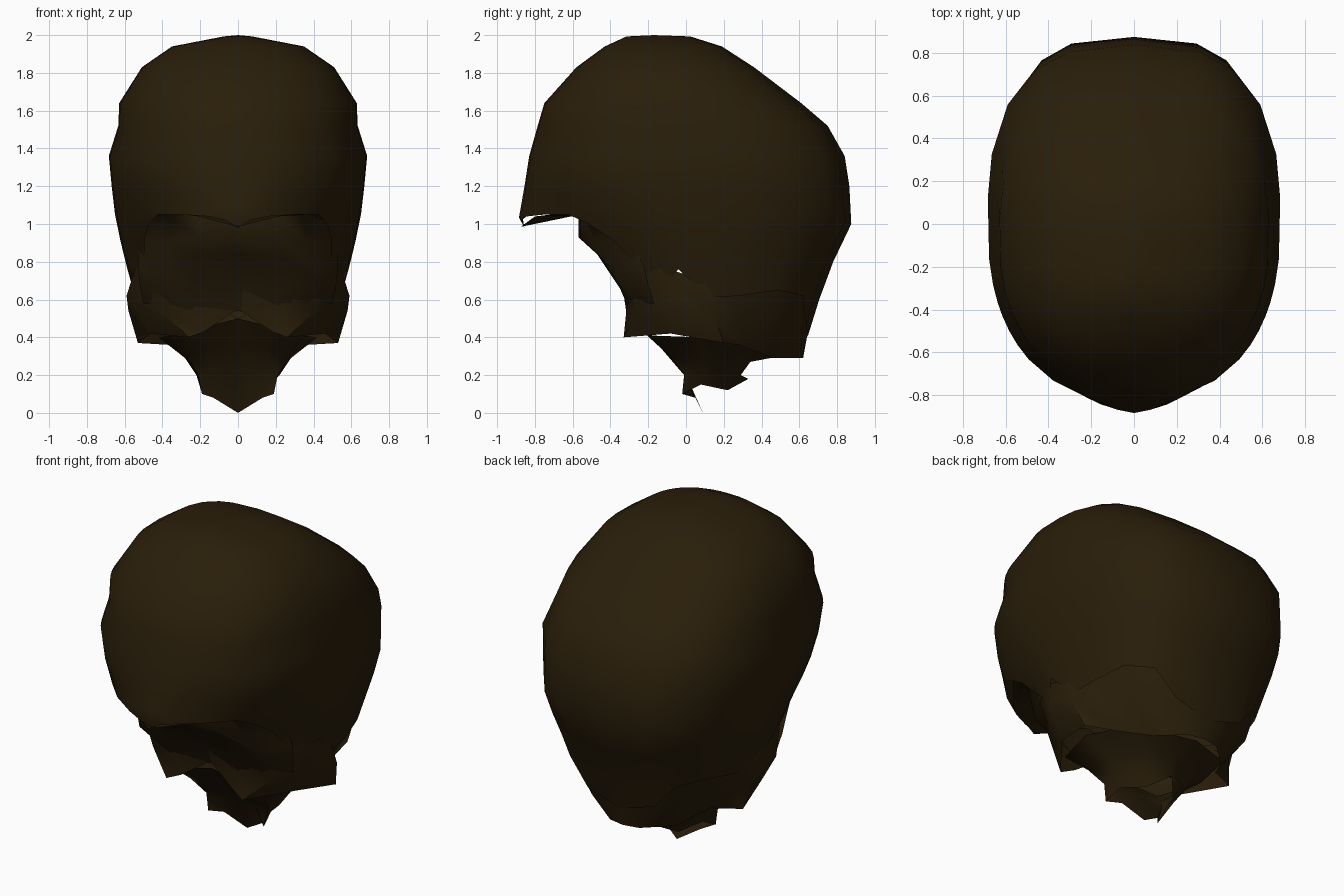
import bpy, bmesh, math

brown = bpy.data.materials.new("dark brown hair")
brown.diffuse_color = (0.0225, 0.0128, 0.0030, 1)


def bm_center(bm):
    c = bm.verts[:][0].co.copy() * 0
    for v in bm.verts:
        c += v.co
    return c / len(bm.verts)


def sheet(name, columns, top=None, wrap=True):
    """Skin half-columns (front centre outward), mirrored over x = 0."""
    def flip(col):
        return [(-x, y, z) for x, y, z in col]
    if wrap:
        cols = columns + [flip(c) for c in columns[-2:0:-1]]
    else:
        cols = [flip(c) for c in columns[:0:-1]] + columns
    bm = bmesh.new()
    grid = [[bm.verts.new(p) for p in c] for c in cols]
    n = len(grid)
    for i in range(n if wrap else n - 1):
        a, b = grid[i], grid[(i + 1) % n]
        for j in range(len(a) - 1):
            bm.faces.new((a[j], a[j + 1], b[j + 1], b[j]))
    if top:
        apex = bm.verts.new(top)
        for i in range(n):
            bm.faces.new((apex, grid[i][0], grid[(i + 1) % n][0]))
    bmesh.ops.recalc_face_normals(bm, faces=bm.faces)
    # make sure normals point outward
    mid = bm_center(bm)
    if not wrap:
        mid.y = 0
    if sum(f.normal.dot(f.calc_center_median() - mid) * f.calc_area()
           for f in bm.faces) < 0:
        bmesh.ops.reverse_faces(bm, faces=bm.faces)
    for f in bm.faces:
        f.smooth = True
    me = bpy.data.meshes.new(name)
    bm.to_mesh(me)
    bm.free()
    me.materials.append(brown)
    ob = bpy.data.objects.new(name, me)
    bpy.context.collection.objects.link(ob)
    return ob


# head cap cross-sections: z, front y, back y, half width
levels = [(2.0, -0.30, 0.0, 0.04), (1.94, -0.43, 0.19, 0.35),
          (1.83, -0.58, 0.36, 0.51), (1.64, -0.75, 0.61, 0.63),
          (1.52, -0.785, 0.75, 0.635), (1.36, -0.83, 0.84, 0.685),
          (1.2, -0.855, 0.865, 0.67), (1.03, -0.885, 0.89, 0.65),
          (0.85, -0.78, 0.80, 0.61), (0.68, -0.70, 0.73, 0.565),
          (0.39, -0.55, 0.64, 0.48)]
# hem of the cap: angle from the front, height
hem = [(0, 0.98), (8, 1.02), (16, 1.04), (30, 1.05), (43, 1.05), (50, 1.0),
       (56, 0.92), (62, 0.78), (67, 0.70), (73, 0.70), (81, 0.76), (94, 0.61),
       (106, 0.62), (125, 0.65), (145, 0.62), (160, 0.47), (180, 0.40)]


def cap_point(deg, z):
    for a, b in zip(levels, levels[1:]):
        if a[0] >= z >= b[0]:
            break
    t = (a[0] - z) / (a[0] - b[0])
    yf, yb, w = (a[k] + (b[k] - a[k]) * t for k in (1, 2, 3))
    s, c = math.sin(math.radians(deg)), math.cos(math.radians(deg))
    # the temples pull in towards the hem, the back is squarer
    e = 0.86 + 1.1 * max(0, 1.28 - z) if deg < 90 else 0.74
    if deg in (0, 180):
        s = 0
    return (w * max(s, 0) ** e,
            (yf + yb) / 2 - (yb - yf) / 2 * math.copysign(abs(c) ** e, c), z)


cap = []
for deg, low in hem:
    zs = [lv[0] for lv in levels[:7]]
    zs[0] = 1.993
    zs += [1.2 + (low - 1.2) * k / 4 for k in (1, 2, 3, 4)]
    cap.append([cap_point(deg, z) for z in zs])
sheet("hair_cap", cap, (0, -0.17, 2.0))

# recessed front below the fringe
sheet("front_under_fringe", [
    [(0, -.875, .985), (0, -.57, 1.05), (0, -.57, .93), (0, -.47, .84), (0, -.34, .67), (0, -.27, .54)],
    [(.21, -.80, 1.04), (.22, -.56, 1.05), (.22, -.56, .93), (.24, -.46, .83), (.24, -.35, .66), (.2, -.28, .5)],
    [(.36, -.63, 1.06), (.36, -.53, 1.05), (.36, -.48, .91), (.42, -.38, .75), (.43, -.35, .68), (.34, -.26, .55)],
    [(.50, -.46, 1.05), (.51, -.40, 1.0), (.53, -.28, .90), (.53, -.22, .77), (.52, -.2, .68), (.5, -.17, .58)],
], wrap=False)

# ragged tufts under the cap
sheet("middle_tufts", [
    [(0, -.40, .81), (0, -.34, .69), (0, -.27, .55)],
    [(.23, -.35, .70), (.23, -.31, .60), (.18, -.30, .43)],
    [(.44, -.30, .74), (.40, -.26, .53), (.26, -.33, .40)],
    [(.54, -.15, .78), (.59, -.04, .62), (.46, -.08, .42)],
    [(.56, .10, .70), (.58, .14, .54), (.53, .20, .37)],
    [(.54, .26, .68), (.46, .28, .50), (.36, .28, .36)],
    [(.47, .50, .70), (.42, .47, .50), (.25, .46, .29)],
    [(.24, .66, .62), (.22, .61, .42), (.10, .60, .29)],
    [(0, .66, .5), (0, .64, .4), (0, .62, .29)]])

# narrow nape tufts at the bottom
sheet("nape_tufts", [
    [(0, -.25, .50), (0, -.13, .35), (0, 0, .20), (0, .09, 0)],
    [(.20, -.25, .45), (.15, -.13, .34), (.13, -.01, .20), (.13, .05, .08)],
    [(.34, -.20, .41), (.27, -.08, .30), (.21, -.01, .20), (.19, -.02, .10)],
    [(.42, .08, .40), (.28, .12, .29), (.22, .09, .2), (.17, .08, .15)],
    [(.32, .40, .36), (.19, .34, .27), (.13, .28, .2), (.10, .22, .12)],
    [(0, .55, .31), (0, .34, .27), (0, .29, .2), (0, .33, .18)]])

for ob in bpy.data.objects:
    bpy.context.view_layer.objects.active = ob
    ob.select_set(True)
bpy.ops.object.shade_smooth_by_angle(angle=math.radians(50))
